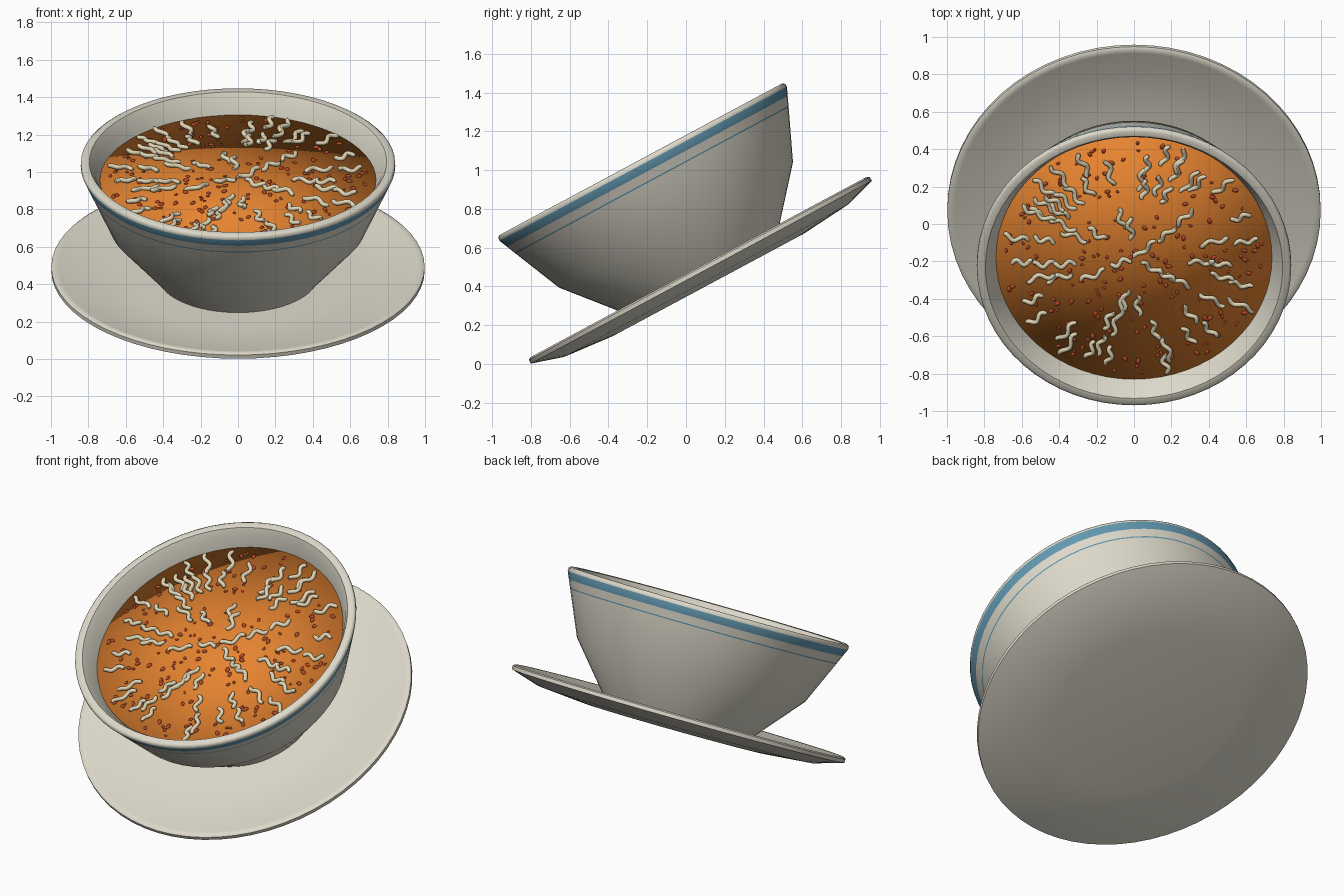
import bpy, bmesh, math, random
from mathutils import Matrix, Vector

if "Cube" in bpy.data.objects:
    bpy.data.objects.remove(bpy.data.objects["Cube"])

random.seed(4)
TILT = math.radians(28.2)
FRAME = Matrix.Translation((0, 0.065, 0.5)) @ Matrix.Rotation(TILT, 4, 'X')
SOUP_R, SOUP_Z = 0.738, 0.518


def material(name, rgb):
    m = bpy.data.materials.new(name)
    m.use_nodes = True
    m.diffuse_color = (*rgb, 1)
    m.node_tree.nodes["Principled BSDF"].inputs["Base Color"].default_value = (*rgb, 1)
    return m


cream = material("cream_china", (0.72, 0.69, 0.59))
blue = material("blue_glaze", (0.12, 0.31, 0.43))
orange = material("orange_broth", (0.79, 0.23, 0.03))
pasta = material("pale_noodle", (0.74, 0.66, 0.45))
red = material("red_spice", (0.48, 0.07, 0.02))


def finish(ob, mats, angle=None):
    for m in mats:
        ob.data.materials.append(m)
    ob.matrix_world = FRAME
    if angle:
        bpy.ops.object.select_all(action='DESELECT')
        ob.select_set(True)
        bpy.context.view_layer.objects.active = ob
        bpy.ops.object.shade_smooth_by_angle(angle=math.radians(angle))
    else:
        ob.data.polygons.foreach_set("use_smooth", [True] * len(ob.data.polygons))
    return ob


def mesh_object(name, bm):
    me = bpy.data.meshes.new(name)
    bm.to_mesh(me)
    bm.free()
    ob = bpy.data.objects.new(name, me)
    bpy.context.collection.objects.link(ob)
    return ob


def lathe(name, profile, mats, angle=None, painted=(), steps=64):
    """Spin (radius, height) points round z; painted profile segments take the second material."""
    bm = bmesh.new()
    rings = []
    for r, z in profile:
        rings.append([bm.verts.new((r * math.cos(a), r * math.sin(a), z))
                      for a in (math.tau * i / steps for i in range(steps))])
    for s, (low, high) in enumerate(zip(rings, rings[1:])):
        for i in range(steps):
            j = (i + 1) % steps
            f = bm.faces.new((low[i], low[j], high[j], high[i]))
            f.material_index = int(s in painted)
    bmesh.ops.remove_doubles(bm, verts=bm.verts, dist=1e-5)
    bmesh.ops.recalc_face_normals(bm, faces=bm.faces)
    return finish(mesh_object(name, bm), mats, angle)


# Saucer
lathe("saucer", [(0, -0.105), (0.56, -0.105), (0.83, -0.081), (0.998, -0.03),
                 (0.998, -0.008), (0.985, 0), (0.96, -0.004), (0.82, -0.042),
                 (0.6, -0.054), (0, -0.054)], [cream], 50)

# Bowl with two glazed bands under the rim
lathe("bowl", [(0, -0.07), (0.42, -0.07), (0.475, 0), (0.685, 0.247), (0.799, 0.507),
               (0.802, 0.514), (0.822, 0.56), (0.841, 0.604), (0.84, 0.622), (0.828, 0.631),
               (0.795, 0.628), (0.77, 0.59), (0.739, 0.515), (0.65, 0.3), (0.42, 0.02), (0, 0.02)],
      [cream, blue], 50, painted=(4, 6))

# Broth, shaded softly over its edge
lathe("broth", [(0, 0.4), (0.69, 0.4), (SOUP_R, SOUP_Z), (0, SOUP_Z)], [orange])

# Noodles: wavy tubes pointing away from the middle (hundredths, as seen from above)
spots = [(7, 32), (17, 37), (17, 16), (25, 35), (23, 29), (4, 24), (6, 19), (13, 21), (-13, 28),
         (-27, 32), (-25, 20), (-32, 16), (-41, 28), (-50, 21), (-48, 11), (-42, 12), (-37, 13),
         (-54, 7), (-49, 5), (-38, 0), (-40, 7), (-63, -7), (-48, -8), (-32, -6), (-20, -5),
         (-7, 3), (-2, -2), (30, 23), (34, 22), (48, 21), (27, 4), (17, -5), (6, -13), (-7, -20),
         (-22, -27), (-37, -21), (-48, -21), (-60, -20), (-50, -28), (-40, -28), (57, 4), (43, -9),
         (60, -9), (36, -20), (46, -21), (47, -28), (57, -32), (9, -23), (17, -27), (24, -30),
         (-5, -40), (-7, -45), (2, -43), (-14, -51), (-10, -53), (-23, -67), (-18, -64), (-13, -70),
         (-36, -57), (-35, -64), (-52, -50), (-54, -40), (11, -56), (18, -67), (17, -75), (30, -48),
         (29, -59), (40, -56), (42, -40), (62, -45)]
curve = bpy.data.curves.new("noodles", 'CURVE')
curve.dimensions = '3D'
curve.bevel_depth = 0.0125
curve.bevel_resolution = 2
curve.use_fill_caps = True
N = 14
for px, py in spots:
    centre = Vector((px / 100, (py / 100 + 0.18) / math.cos(TILT), SOUP_Z + 0.012))
    out = Vector((centre.x, centre.y, 0)).normalized()
    side = Vector((-out.y, out.x, 0))
    length = random.uniform(0.11, 0.16)
    phase = random.uniform(0, math.tau)
    reach = min(centre.xy.length, SOUP_R - 0.02 - length / 2)
    centre.xy = out.xy * reach
    spline = curve.splines.new('POLY')
    spline.points.add(N - 1)
    for k, p in enumerate(spline.points):
        t = k / (N - 1)
        wave = math.sin(phase + t * math.tau * 1.4)
        lift = 0.006 * math.cos(phase + t * math.tau)
        pos = centre + out * (t - 0.5) * length + side * wave * 0.014 + Vector((0, 0, lift))
        p.co = (*pos, 1)
        p.radius = 0.65 if k in (0, N - 1) else 1
noodles = bpy.data.objects.new("noodles", curve)
bpy.context.collection.objects.link(noodles)
bpy.ops.object.select_all(action='DESELECT')
noodles.select_set(True)
bpy.context.view_layer.objects.active = noodles
bpy.ops.object.convert(target='MESH')
finish(bpy.context.view_layer.objects.active, [pasta], 60)

# Spice flakes: small flattened beads scattered over the broth
bm = bmesh.new()
for _ in range(190):
    a, r = random.uniform(0, math.tau), (SOUP_R - 0.03) * math.sqrt(random.random())
    size = random.uniform(0.008, 0.016)
    place = (Matrix.Translation((r * math.cos(a), r * math.sin(a), SOUP_Z + 0.002))
             @ Matrix.Rotation(random.uniform(0, math.tau), 4, 'Z')
             @ Matrix.Diagonal((size * 1.2, size * 0.8, size * 0.6, 1)))
    bmesh.ops.create_uvsphere(bm, u_segments=8, v_segments=6, radius=1, matrix=place)
finish(mesh_object("spice_flakes", bm), [red])
